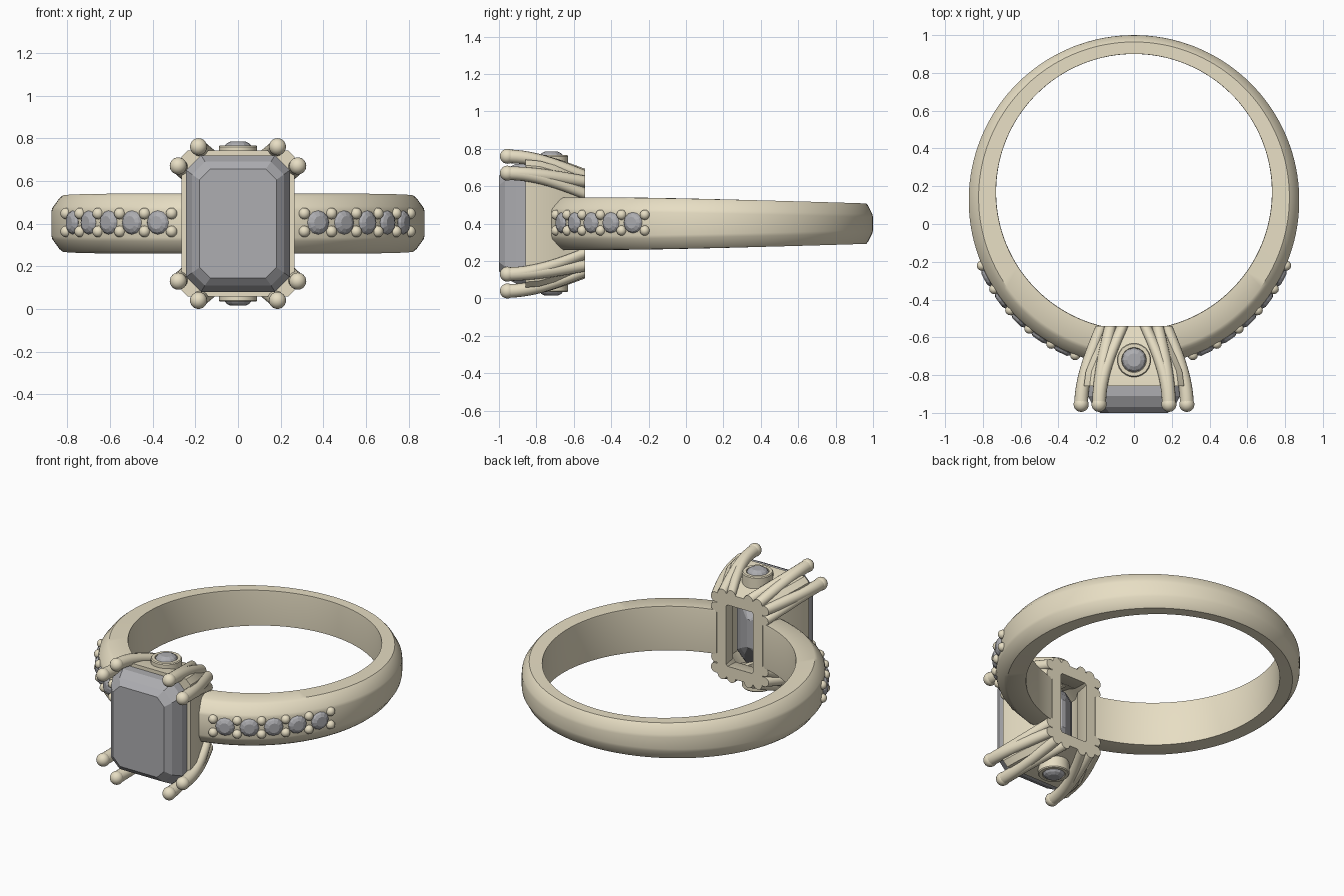
import bpy, bmesh
from math import sin, cos, pi, radians
from mathutils import Vector, Matrix

if "Cube" in bpy.data.objects:
    bpy.data.objects.remove(bpy.data.objects["Cube"])

ZC = 0.4            # height of the ring's mid plane
OC, RO = 0.125, 0.875   # outer circle centre y, radius
IC, RI = 0.17, 0.73     # inner circle centre y, radius

gold = bpy.data.materials.new("gold")
gold.diffuse_color = (0.80, 0.73, 0.55, 1)
gold.use_nodes = True
gold.node_tree.nodes["Principled BSDF"].inputs["Base Color"].default_value = gold.diffuse_color
gem = bpy.data.materials.new("gem")
gem.diffuse_color = (0.42, 0.42, 0.44, 1)
gem.use_nodes = True
gem.node_tree.nodes["Principled BSDF"].inputs["Base Color"].default_value = gem.diffuse_color


def finish(name, bm, mat, smooth=None):
    bmesh.ops.recalc_face_normals(bm, faces=bm.faces)
    me = bpy.data.meshes.new(name)
    bm.to_mesh(me)
    bm.free()
    ob = bpy.data.objects.new(name, me)
    bpy.context.collection.objects.link(ob)
    me.materials.append(mat)
    if smooth:
        bpy.ops.object.select_all(action='DESELECT')
        ob.select_set(True)
        bpy.context.view_layer.objects.active = ob
        bpy.ops.object.shade_smooth_by_angle(angle=radians(smooth))
    return ob


def loft(bm, rings, caps=True, loop=False):
    rows = [[bm.verts.new(p) for p in r] for r in rings]
    n = len(rows[0])
    for a, b in zip(rows, rows[1:] + (rows[:1] if loop else [])):
        for i in range(n):
            j = (i + 1) % n
            bm.faces.new((a[i], a[j], b[j], b[i]))
    if caps and not loop:
        bm.faces.new(rows[0])
        bm.faces.new(rows[-1])


def octagon(y, hx, hz, c):
    pts = [(hx, hz - c), (hx - c, hz), (c - hx, hz), (-hx, hz - c),
           (-hx, c - hz), (c - hx, -hz), (hx - c, -hz), (hx, c - hz)]
    return [(x, y, ZC + z) for x, z in pts]


def lathe(bm, profile, mat, sides, loop=False):
    rings = [[mat @ Vector((r * cos(2 * pi * k / sides), r * sin(2 * pi * k / sides), h))
              for k in range(sides)] for r, h in profile]
    loft(bm, rings, loop=loop)


# Band: tapered, bevelled section swept round, open where the head sits
bm = bmesh.new()
rings = []
N = 128
for k in range(N + 1):
    a = radians(13 + 334 * k / N)
    s, c = sin(a), -cos(a)
    h = 0.14 - 0.032 * (max(0, RO * c + OC + 0.5) / 1.5) ** 1.4
    th = (RO - RI) + (IC - OC) * -c
    section = [(0, h - 0.012), (0.01, h), (0.64, h), (0.74, h - 0.012), (0.97, h - 0.058), (1, h - 0.075)]
    section = section + [(f, -z) for f, z in reversed(section)]
    ring = []
    for f, z in section:
        inner = Vector((RI * s, IC + RI * c, ZC + z))
        outer = Vector((RO * s, OC + RO * c, ZC + z))
        ring.append(inner.lerp(outer, f))
    rings.append(ring)
loft(bm, rings)
finish("band", bm, gold, 35)

# Centre stone: step cut with clipped corners
bm = bmesh.new()
loft(bm, [octagon(*s) for s in [
    (-1.0, .18, .255, .05), (-.968, .215, .29, .06), (-.91, .243, .32, .07),
    (-.857, .243, .32, .07), (-.77, .18, .25, .05), (-.69, .10, .17, .03),
    (-.63, .012, .09, .005)]])
finish("centre_stone", bm, gem)

# Basket: hollow tapering frame under the stone
bm = bmesh.new()
loft(bm, [octagon(*s) for s in [
    (-.857, .265, .342, .03), (-.78, .255, .335, .03), (-.66, .205, .30, .03),
    (-.54, .16, .265, .03), (-.54, .095, .195, .01), (-.66, .13, .22, .02),
    (-.78, .215, .29, .05), (-.857, .23, .31, .06)]], loop=True)
finish("basket", bm, gold, 30)

# Claws: two tips per corner, each forking into two strands at the back
FORKS = [((.185, .36), (.06, .262)), ((.185, .36), (.125, .255)),
         ((.28, .27), (.172, .225)), ((.28, .27), (.17, .16))]
for sx in (1, -1):
    for sz in (1, -1):
        bm = bmesh.new()
        for tip, base in FORKS:
            rings = []
            for k in range(15):
                t = k / 14
                e = sin(t * pi / 2)
                x = base[0] + (tip[0] - base[0]) * e
                z = base[1] + (tip[1] - base[1]) * e
                y = -.54 - .425 * t
                r = .031 + .006 * t
                rings.append([(sx * (x + r * cos(q * pi / 8)), y, ZC + sz * (z + r * sin(q * pi / 8)))
                              for q in range(16)])
            loft(bm, rings)
        for tip in {f[0] for f in FORKS}:
            bmesh.ops.create_uvsphere(bm, u_segments=20, v_segments=12, radius=.04,
                                      matrix=Matrix.Translation((sx * tip[0], -.955, ZC + sz * tip[1])))
        finish("claws", bm, gold, 40)

# Round brilliant profile, shared by all small stones (unit radius)
BRILLIANT = [(.55, .36), (.85, .2), (1, 0), (.5, -.45), (.02, -.8)]

# Hidden bezels above and below the centre stone
for sz in (1, -1):
    m = Matrix.Translation((0, -.72, ZC)) @ Matrix.Diagonal((1, 1, sz, 1))
    bm = bmesh.new()
    lathe(bm, [(.09, .25), (.09, .36), (.085, .366), (.066, .366), (.062, .35), (.062, .25)], m, 40, loop=True)
    finish("bezel", bm, gold, 35)
    bm = bmesh.new()
    lathe(bm, [(r * .064, .362 + h * .064) for r, h in BRILLIANT], m, 12)
    finish("bezel_stone", bm, gem)

# Shoulder stones and beads along both sides of the band
for sx in (1, -1):
    beads, stones = bmesh.new(), bmesh.new()
    for i in range(6):
        a = radians(20.8 + 9.2 * i)
        for sz in (1, -1):
            p = (sx * .876 * sin(a), OC - .876 * cos(a), ZC + .005 + sz * .042)
            bmesh.ops.create_uvsphere(beads, u_segments=16, v_segments=10, radius=.027,
                                      matrix=Matrix.Translation(p))
        if i < 5:
            a += radians(4.6)
            d = Vector((sx * sin(a), -cos(a), 0))
            m = Matrix.Translation(Vector((0, OC, ZC + .005)) + d * .876) @ \
                d.to_track_quat('Z', 'Y').to_matrix().to_4x4()
            lathe(stones, [(r * .056, h * .056) for r, h in BRILLIANT], m, 12)
    finish("shoulder_beads", beads, gold, 60)
    finish("shoulder_stones", stones, gem)
